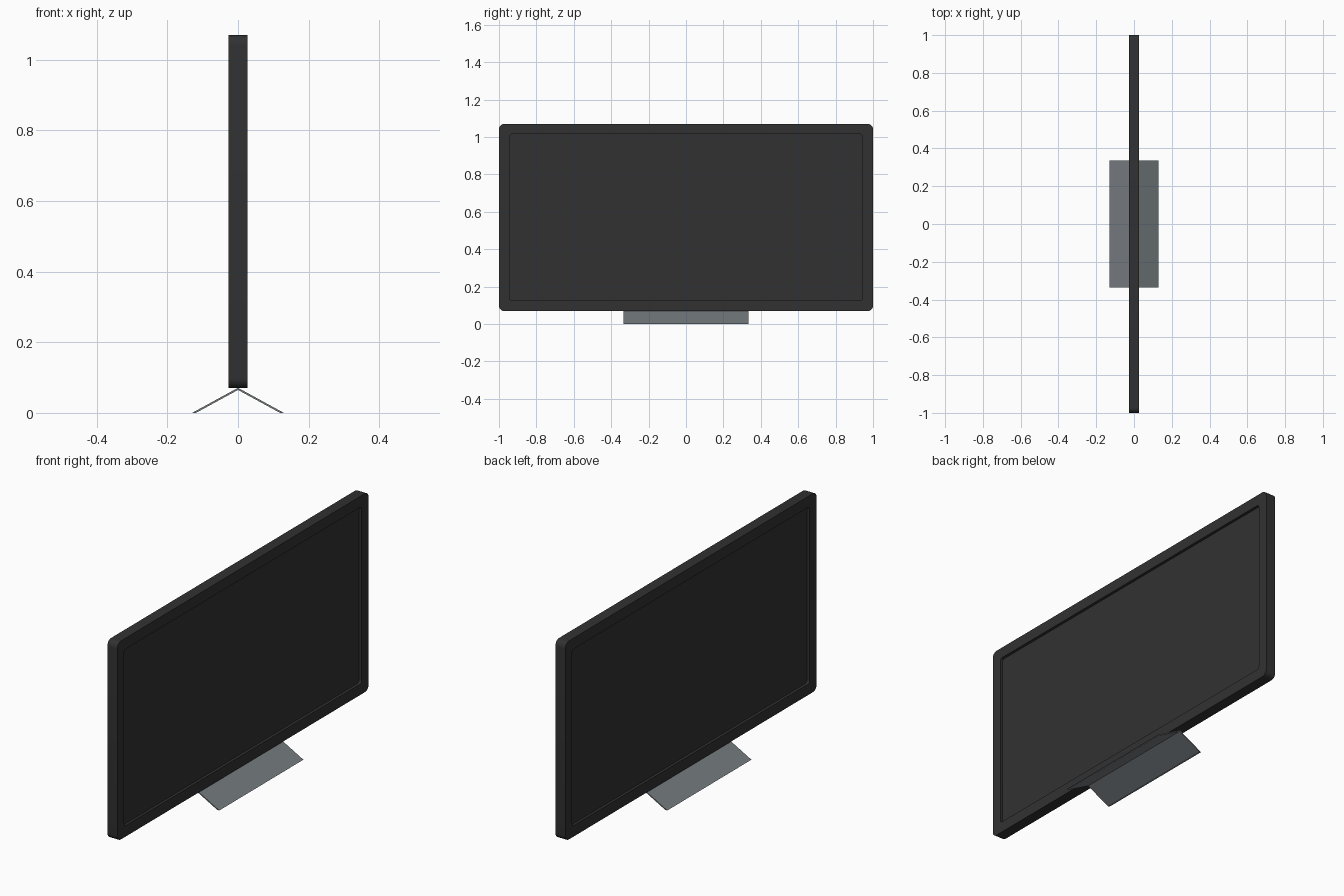
import bpy, bmesh, math

if "Cube" in bpy.data.objects:
    bpy.data.objects.remove(bpy.data.objects["Cube"])


def material(name, rgb):
    m = bpy.data.materials.new(name)
    m.diffuse_color = (*rgb, 1)
    m.use_nodes = True
    m.node_tree.nodes["Principled BSDF"].inputs["Base Color"].default_value = m.diffuse_color
    return m


black = material("matte black", (0.031, 0.031, 0.031))
grey = material("blue grey metal", (0.18, 0.20, 0.215))


def make_object(name, bm, mat):
    bmesh.ops.recalc_face_normals(bm, faces=bm.faces)
    me = bpy.data.meshes.new(name)
    bm.to_mesh(me)
    bm.free()
    ob = bpy.data.objects.new(name, me)
    bpy.context.collection.objects.link(ob)
    me.materials.append(mat)
    return ob


def rounded_ring(bm, x, hy, hz, r, zc=0.57, steps=6):
    """Rounded rectangle of vertices in the y-z plane."""
    ring = []
    for k, (sy, sz) in enumerate([(1, 1), (-1, 1), (-1, -1), (1, -1)]):
        for i in range(steps + 1):
            a = math.pi / 2 * (k + i / steps)
            ring.append(bm.verts.new((x, sy * (hy - r) + r * math.cos(a),
                                      zc + sz * (hz - r) + r * math.sin(a))))
    return ring


# Panel: rounded slab with a shallow recessed screen on both sides
HALF, DEPTH, RIM = 0.0275, 0.014, 0.055
bm = bmesh.new()
outer = (1.0, 0.5, 0.028)
inner = (1.0 - RIM, 0.5 - RIM, 0.014)
rings = [rounded_ring(bm, x, *shape) for x, shape in [
    (-HALF + DEPTH, inner), (-HALF, inner), (-HALF, outer),
    (HALF, outer), (HALF, inner), (HALF - DEPTH, inner)]]
for a, b in zip(rings, rings[1:]):
    n = len(a)
    for i in range(n):
        j = (i + 1) % n
        bm.faces.new((a[i], a[j], b[j], b[i]))
bm.faces.new(rings[0])
bm.faces.new(rings[-1])
panel = make_object("panel", bm, black)
bpy.context.view_layer.objects.active = panel
panel.select_set(True)
bpy.ops.object.shade_smooth_by_angle(angle=math.radians(30))

# Stand: thin sheet folded into an upside-down V
bm = bmesh.new()
profile = [(-0.13, 0), (0, 0.071), (0.13, 0), (0.119, 0), (0, 0.065), (-0.119, 0)]
ends = [[bm.verts.new((x, y, z)) for x, z in profile] for y in (-0.335, 0.335)]
for i in range(6):
    j = (i + 1) % 6
    bm.faces.new((ends[0][i], ends[0][j], ends[1][j], ends[1][i]))
for e in ends:
    bm.faces.new((e[0], e[1], e[4], e[5]))
    bm.faces.new((e[1], e[2], e[3], e[4]))
make_object("stand", bm, grey)
